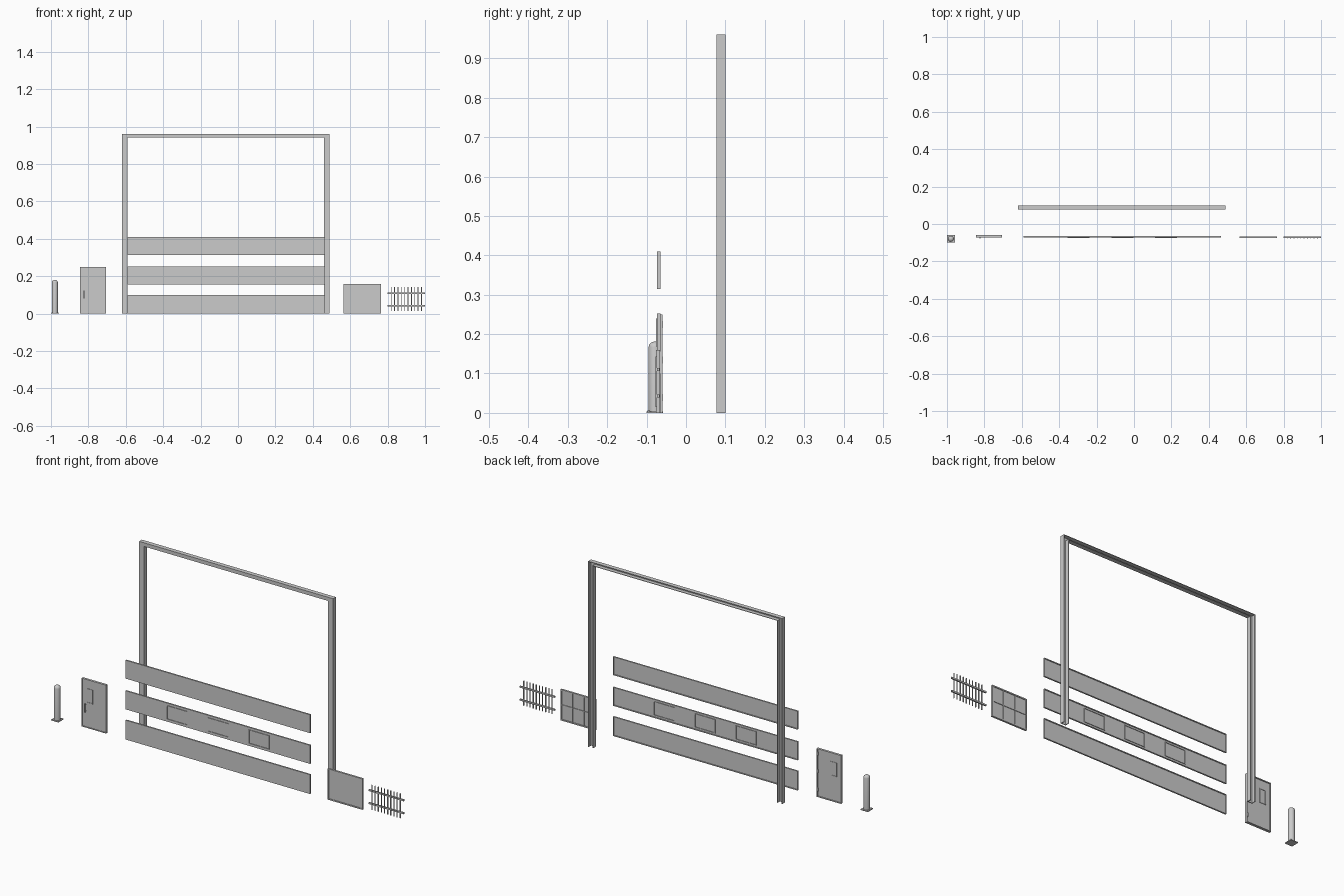
import bpy, bmesh, math

if "Cube" in bpy.data.objects:
    bpy.data.objects.remove(bpy.data.objects["Cube"])


def finish(name, bm, smooth=False):
    bmesh.ops.recalc_face_normals(bm, faces=bm.faces)
    me = bpy.data.meshes.new(name)
    bm.to_mesh(me)
    bm.free()
    ob = bpy.data.objects.new(name, me)
    bpy.context.collection.objects.link(ob)
    if smooth:
        bpy.ops.object.select_all(action='DESELECT')
        ob.select_set(True)
        bpy.context.view_layer.objects.active = ob
        bpy.ops.object.shade_smooth_by_angle(angle=math.radians(40))
    return ob


def box(bm, x0, x1, y0, y1, z0, z1):
    vs = bmesh.ops.create_cube(bm, size=1)['verts']
    for v in vs:
        v.co.x = x0 if v.co.x < 0 else x1
        v.co.y = y0 if v.co.y < 0 else y1
        v.co.z = z0 if v.co.z < 0 else z1


def border(bm, x0, x1, y0, y1, z0, z1, w):
    # four bars around a rectangle
    box(bm, x0, x1, y0, y1, z0, z0 + w)
    box(bm, x0, x1, y0, y1, z1 - w, z1)
    box(bm, x0, x0 + w, y0, y1, z0 + w, z1 - w)
    box(bm, x1 - w, x1, y0, y1, z0 + w, z1 - w)


# channel-section door surround, open at the back
L, R, T = -0.62, 0.49, 0.96
yf, yb, w, t = 0.077, 0.1, 0.029, 0.004
prof = [(0, yb), (0, yf), (w, yf), (w, yb), (w - t, yb), (w - t, yf + t), (t, yf + t), (t, yb)]
bm = bmesh.new()
stations = [
    [bm.verts.new((L + o, y, 0)) for o, y in prof],
    [bm.verts.new((L + o, y, T - o * 0.65)) for o, y in prof],
    [bm.verts.new((R - o, y, T - o * 0.65)) for o, y in prof],
    [bm.verts.new((R - o, y, 0)) for o, y in prof]]
n = len(prof)
for a, b in zip(stations, stations[1:]):
    for i in range(n):
        j = (i + 1) % n
        bm.faces.new((a[i], a[j], b[j], b[i]))
bm.faces.new(stations[0])
bm.faces.new(stations[-1])
finish("door_surround", bm)

# three door sections: skin with folded back edges
for name, z0, z1 in (("bottom", 0.0, 0.1), ("middle", 0.156, 0.252), ("top", 0.315, 0.41)):
    bm = bmesh.new()
    box(bm, -0.592, 0.464, -0.073, -0.069, z0, z1)
    border(bm, -0.592, 0.464, -0.069, -0.065, z0, z1, 0.004)
    finish(name + "_door_section", bm)

# window trims on both faces of the middle section
bm = bmesh.new()
for x in (-0.355, -0.12, 0.113):
    border(bm, x, x + 0.118, -0.076, -0.066, 0.168, 0.24, 0.003)
finish("window_trims", bm)

# side door leaf with folded edges and a slim window trim
bm = bmesh.new()
box(bm, -0.845, -0.705, -0.069, -0.065, 0, 0.25)
border(bm, -0.845, -0.705, -0.072, -0.06, 0, 0.25, 0.004)
finish("side_door", bm)
bm = bmesh.new()
border(bm, -0.818, -0.782, -0.071, -0.063, 0.13, 0.203, 0.003)
finish("side_door_window_trim", bm)
bm = bmesh.new()
for z in (0.03, 0.125, 0.215):
    box(bm, -0.714, -0.707, -0.064, -0.059, z, z + 0.018)
finish("side_door_hinges", bm)

# pull handle with two stand-offs
bm = bmesh.new()
box(bm, -0.827, -0.821, -0.078, -0.074, 0.08, 0.125)
for z in (0.084, 0.116):
    box(bm, -0.827, -0.821, -0.074, -0.069, z, z + 0.005)
finish("side_door_handle", bm)

# bollard: domed post turned from a profile, on a square plate
bm = bmesh.new()
bx, by = -0.979, -0.079
pts = [(0, 0.004), (0.016, 0.004), (0.016, 0.167), (0.0145, 0.173), (0.01, 0.178), (0.005, 0.1805), (0, 0.181)]
vs = [bm.verts.new((bx + r, by, z)) for r, z in pts]
es = [bm.edges.new(e) for e in zip(vs, vs[1:])]
bmesh.ops.spin(bm, geom=vs + es, cent=(bx, by, 0), axis=(0, 0, 1), angle=2 * math.pi, steps=24)
bmesh.ops.remove_doubles(bm, verts=bm.verts, dist=1e-5)
finish("bollard_post", bm, True)
bm = bmesh.new()
box(bm, bx - 0.021, bx + 0.021, by - 0.021, by + 0.021, 0, 0.004)
finish("bollard_base", bm)
bm = bmesh.new()
for sx in (-1, 1):
    for sy in (-1, 1):
        c = bmesh.ops.create_cone(bm, cap_ends=True, segments=8, radius1=0.0025, radius2=0.0025, depth=0.003)
        bmesh.ops.translate(bm, verts=c['verts'], vec=(bx + sx * 0.016, by + sy * 0.016, 0.005))
finish("bollard_bolts", bm)

# solid gate panel: frame, infill and back battens
bm = bmesh.new()
border(bm, 0.565, 0.765, -0.076, -0.066, 0, 0.16, 0.006)
finish("gate_frame", bm)
bm = bmesh.new()
box(bm, 0.571, 0.759, -0.073, -0.07, 0.006, 0.154)
finish("gate_infill", bm)
bm = bmesh.new()
box(bm, 0.571, 0.759, -0.07, -0.067, 0.078, 0.082)
for x in (0.632, 0.698):
    box(bm, x - 0.002, x + 0.002, -0.07, -0.067, 0.006, 0.154)
finish("gate_battens", bm)

# railing: two rails and ten thin bars
bm = bmesh.new()
for z in (0.043, 0.11):
    box(bm, 0.8, 1.0, -0.074, -0.067, z - 0.004, z + 0.004)
finish("railing_rails", bm)
bm = bmesh.new()
for i in range(10):
    x = 0.819 + i * 0.018
    box(bm, x - 0.002, x + 0.002, -0.077, -0.073, 0.015, 0.143)
finish("railing_bars", bm)
